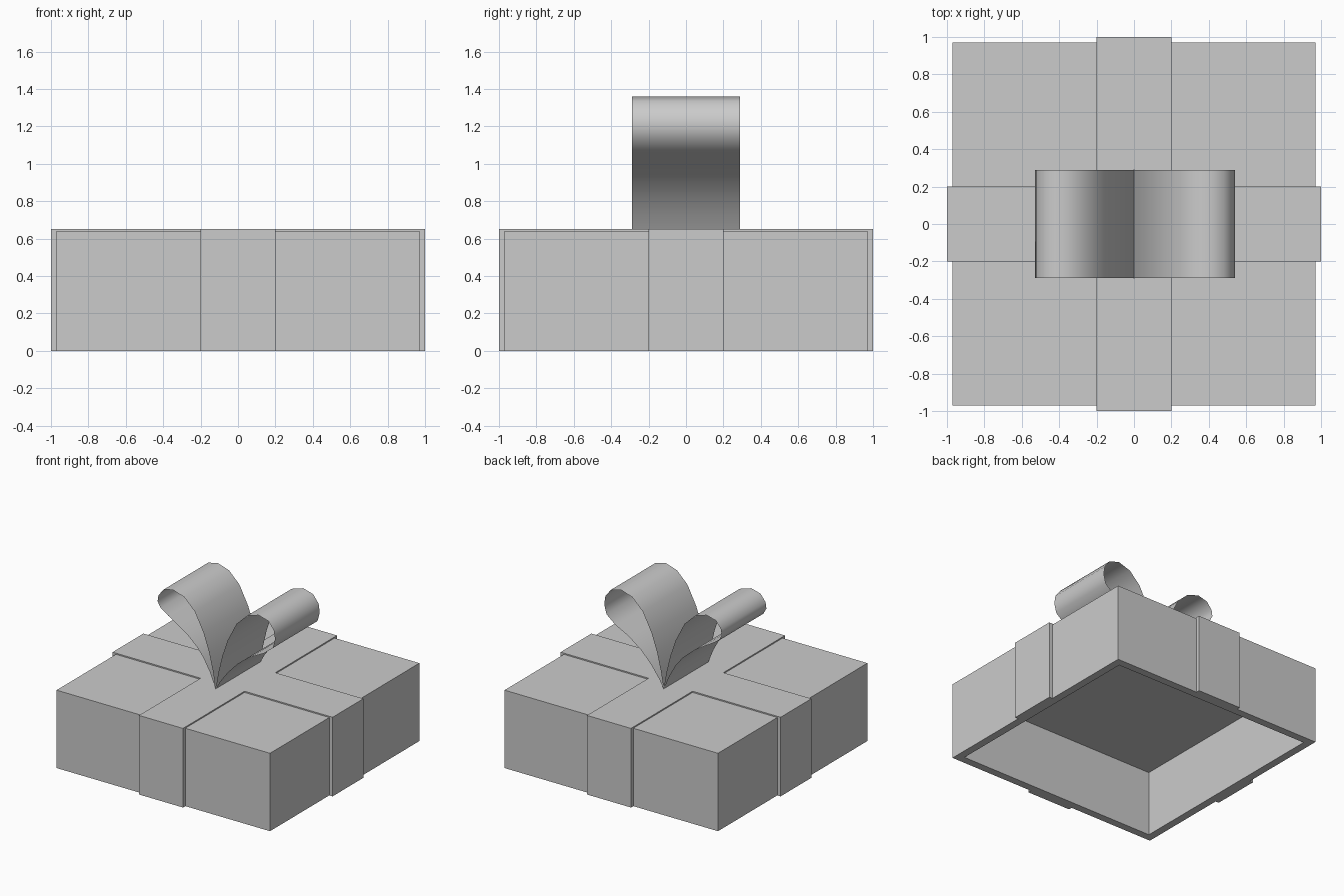
import bpy, bmesh
from mathutils import Vector

if "Cube" in bpy.data.objects:
    bpy.data.objects.remove(bpy.data.objects["Cube"])


def make_object(name, bm, smooth=False):
    for f in bm.faces:
        f.smooth = smooth
    mesh = bpy.data.meshes.new(name)
    bm.to_mesh(mesh)
    bm.free()
    ob = bpy.data.objects.new(name, mesh)
    bpy.context.collection.objects.link(ob)
    return ob


def block(half, z0, z1):
    bm = bmesh.new()
    bmesh.ops.create_cube(bm, size=1)
    for v in bm.verts:
        v.co = (v.co.x * 2 * half, v.co.y * 2 * half, z0 + (v.co.z + 0.5) * (z1 - z0))
    return bm


# Box, hollow and open underneath
bm = block(0.97, 0, 0.64)
bm.normal_update()
bottom = min(bm.faces, key=lambda f: f.calc_center_median().z)
bmesh.ops.inset_region(bm, faces=[bottom], thickness=0.09)
inner = bmesh.ops.extrude_discrete_faces(bm, faces=[bottom])["faces"][0]
bmesh.ops.translate(bm, verts=inner.verts, vec=(0, 0, 0.54))
make_object("gift_box", bm)

# Ribbon: a cross-shaped prism with the box volume removed
W, L, TOP = 0.2, 1.0, 0.65
outline = []
a, b = Vector((1, 0)), Vector((0, 1))
for i in range(4):
    outline += [a * L - b * W, a * L + b * W, a * W + b * W]
    a, b = b, -a
bm = bmesh.new()
face = bm.faces.new([bm.verts.new((p.x, p.y, 0)) for p in outline])
ext = bmesh.ops.extrude_face_region(bm, geom=[face])["geom"]
bmesh.ops.translate(bm, verts=[g for g in ext if isinstance(g, bmesh.types.BMVert)], vec=(0, 0, TOP))
bmesh.ops.recalc_face_normals(bm, faces=bm.faces)
ribbon = make_object("ribbon", bm)
cutter = make_object("ribbon_cutter", block(0.97, -0.3, 0.64))
cutter.hide_render = True
cutter.hide_viewport = True
cut = ribbon.modifiers.new("hollow", 'BOOLEAN')
cut.operation = 'DIFFERENCE'
cut.solver = 'EXACT'
cut.object = cutter


# Bow loops: thin teardrop sheets swept along y
def bow_loop(name, profile, side):
    bm = bmesh.new()
    rows = [[bm.verts.new((side * x, y, z)) for y in (-0.29, 0.29)] for x, z in profile]
    for p, q in zip(rows, rows[1:]):
        quad = [p[0], p[1], q[1], q[0]]
        bm.faces.new(quad if side > 0 else quad[::-1])
    # outward side of the loop faces away from its interior
    bm.normal_update()
    top = max(bm.faces, key=lambda f: f.calc_center_median().z)
    if top.normal.z < 0:
        bmesh.ops.reverse_faces(bm, faces=bm.faces)
    make_object(name, bm, smooth=True)


upper = [(0, 0.65), (0.025, 0.79), (0.06, 0.935), (0.11, 1.08), (0.19, 1.235),
         (0.285, 1.327), (0.39, 1.36)]
bow_loop("bow_loop_right", upper + [(0.48, 1.335), (0.53, 1.27), (0.54, 1.2), (0.52, 1.125),
         (0.44, 1.06), (0.315, 0.995), (0.2, 0.91), (0.11, 0.815), (0.04, 0.72), (0, 0.65)], 1)
bow_loop("bow_loop_left", upper + [(0.475, 1.338), (0.52, 1.28), (0.528, 1.23), (0.5, 1.18),
         (0.43, 1.135), (0.345, 1.085), (0.255, 1.025), (0.17, 0.95), (0.11, 0.875),
         (0.05, 0.77), (0, 0.65)], -1)
